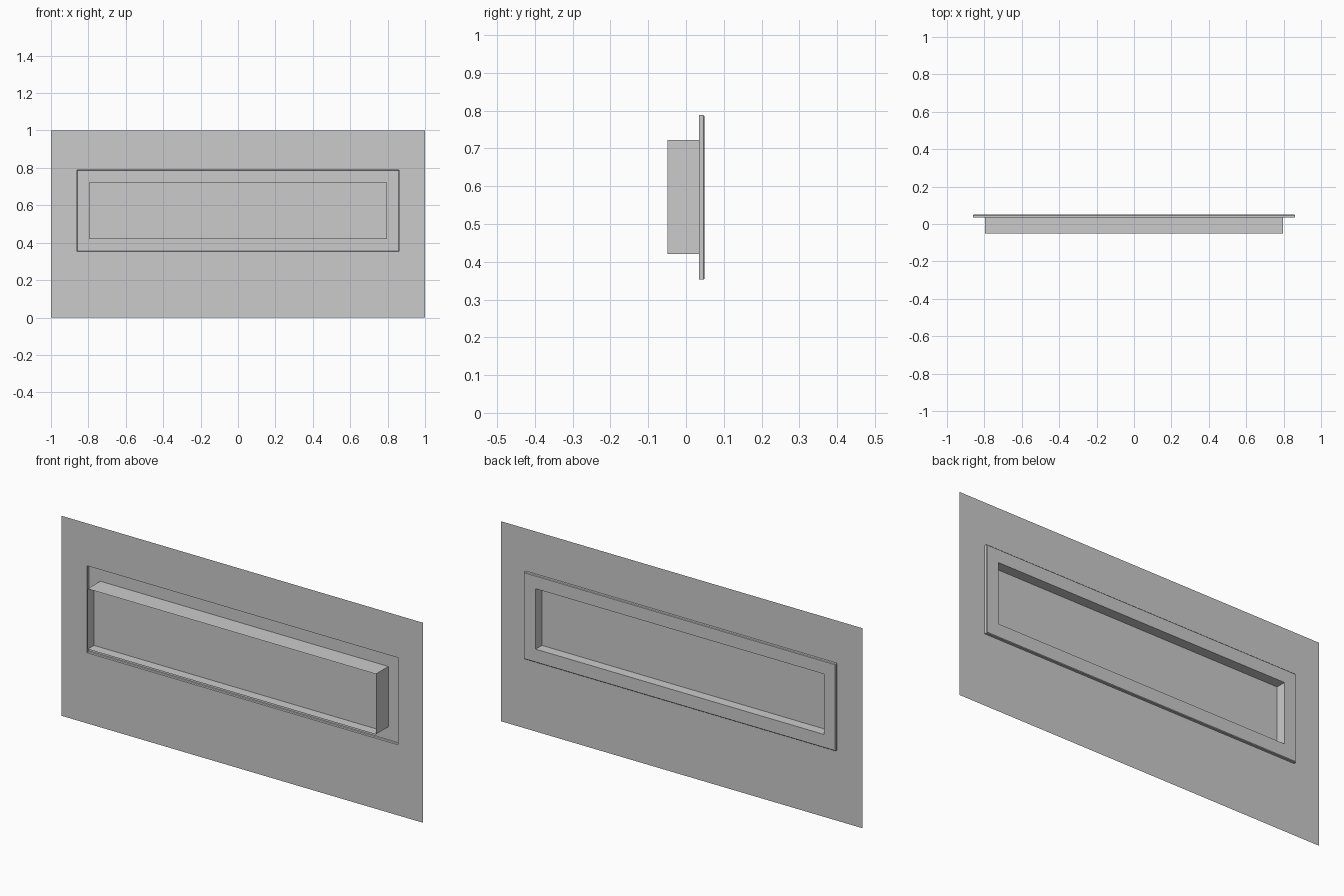
import bpy, bmesh
from math import radians

if "Cube" in bpy.data.objects:
    bpy.data.objects.remove(bpy.data.objects["Cube"])


def ring(bm, hx, z0, z1, y):
    """Rectangular loop facing the y axis."""
    return [bm.verts.new(p) for p in
            ((-hx, y, z0), (hx, y, z0), (hx, y, z1), (-hx, y, z1))]


def build(name, loops, cap=False):
    """Skin a run of rectangular loops, optionally filling the last one."""
    bm = bmesh.new()
    rings = [ring(bm, *l) for l in loops]
    for a, b in zip(rings, rings[1:]):
        for i in range(4):
            j = (i + 1) % 4
            bm.faces.new((a[j], a[i], b[i], b[j]))
    if cap:
        bm.faces.new(rings[-1][::-1])
    me = bpy.data.meshes.new(name)
    bm.to_mesh(me)
    bm.free()
    ob = bpy.data.objects.new(name, me)
    bpy.context.collection.objects.link(ob)
    bpy.context.view_layer.objects.active = ob
    ob.select_set(True)
    bpy.ops.object.shade_smooth_by_angle(angle=radians(30))
    ob.select_set(False)
    return ob


WALL_Y, FACE_Y, TUBE_Y = 0.035, 0.0495, -0.0495
frame = (0.861, 0.353, 0.788)
opening = (0.797, 0.420, 0.722)
B = 0.003
frame_in = (frame[0] - B, frame[1] + B, frame[2] - B)

# thin wall sheet with the frame cut-out
build("wall_panel", [(1.0, 0.0, 1.0, WALL_Y), (*frame, WALL_Y)])

# raised frame with a small chamfer, running into the open sleeve
build("raised_frame_and_sleeve", [
    (*frame, WALL_Y),
    (*frame, FACE_Y - B),
    (*frame_in, FACE_Y),
    (*opening, FACE_Y),
    (*opening, TUBE_Y),
])

# pane set halfway inside the sleeve
build("inset_pane", [(*opening, 0.0)], cap=True)
